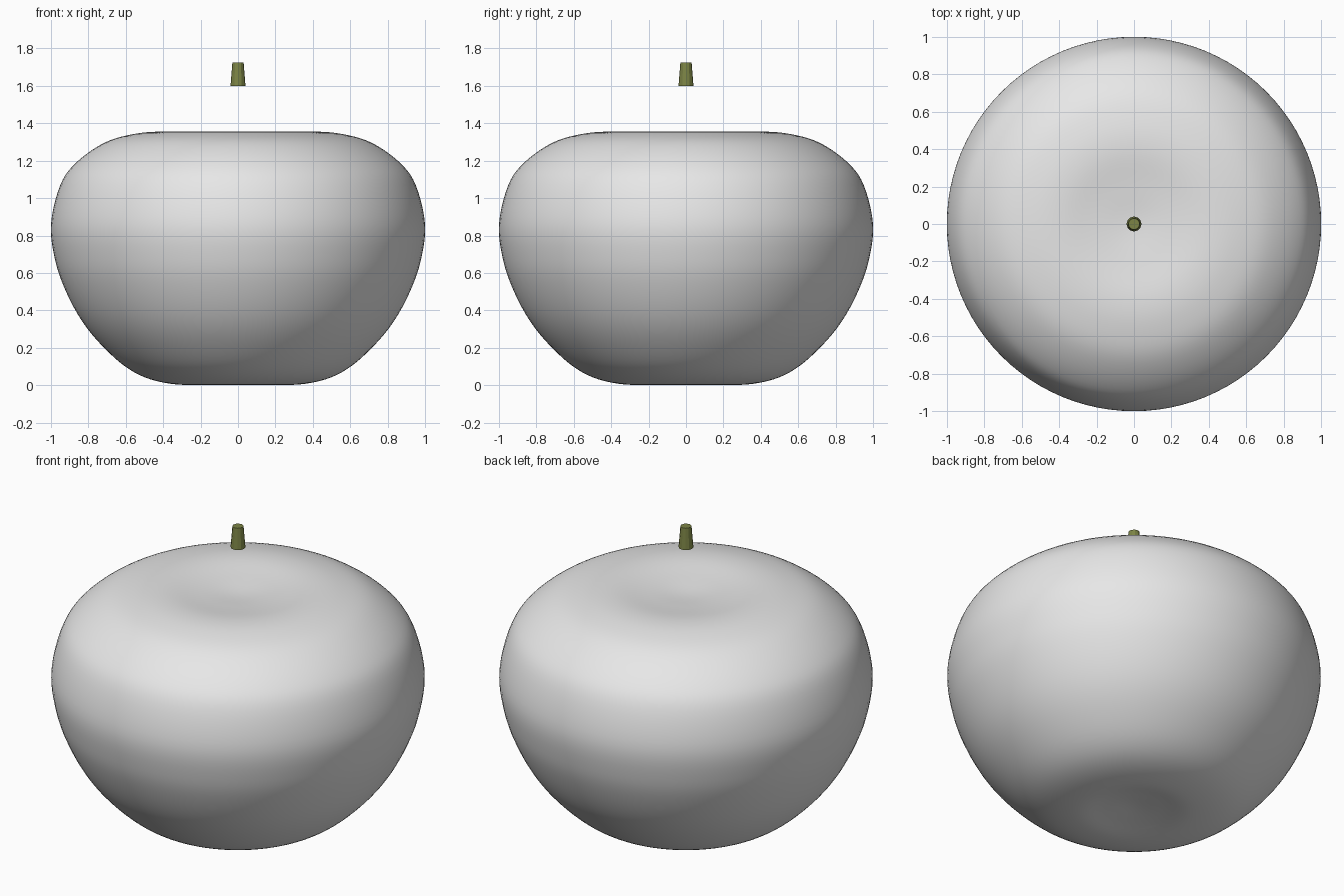
import bpy, bmesh, math
from mathutils import Vector

if "Cube" in bpy.data.objects:
    bpy.data.objects.remove(bpy.data.objects["Cube"], do_unlink=True)


def material(name, rgb):
    mat = bpy.data.materials.new(name)
    mat.use_nodes = True
    mat.diffuse_color = (*rgb, 1)
    mat.node_tree.nodes["Principled BSDF"].inputs["Base Color"].default_value = (*rgb, 1)
    return mat


def smooth_profile(points, steps):
    """Catmull-Rom curve through (radius, height) points, level at the axis."""
    pts = [Vector(p) for p in points]
    mirror = lambda p: Vector((-p.x, p.y))
    pts = [mirror(pts[1])] + pts + [mirror(pts[-2])]
    curve = []
    for a, b, c, d in zip(pts, pts[1:], pts[2:], pts[3:]):
        for i in range(steps):
            t = i / steps
            curve.append(0.5 * (2 * b + (c - a) * t + (2 * a - 5 * b + 4 * c - d) * t ** 2
                                + (3 * b - a - 3 * c + d) * t ** 3))
    return curve + [pts[-2]]


def lathe(name, profile, sides, mat):
    bm = bmesh.new()
    verts = [bm.verts.new((p[0], 0, p[1])) for p in profile]
    edges = [bm.edges.new(pair) for pair in zip(verts, verts[1:])]
    bmesh.ops.spin(bm, geom=verts + edges, axis=(0, 0, 1), cent=(0, 0, 0),
                   angle=math.tau, steps=sides, use_merge=True)
    bmesh.ops.remove_doubles(bm, verts=bm.verts, dist=0.0005)
    bmesh.ops.recalc_face_normals(bm, faces=bm.faces)
    mesh = bpy.data.meshes.new(name)
    bm.to_mesh(mesh)
    bm.free()
    mesh.materials.append(mat)
    obj = bpy.data.objects.new(name, mesh)
    bpy.context.collection.objects.link(obj)
    return obj


# Round body with shallow dishes at both ends
body_profile = [(0, 0.03), (0.15, 0.018), (0.3, 0.002), (0.465, 0.03), (0.598, 0.096),
                (0.732, 0.216), (0.839, 0.35), (0.924, 0.51), (0.978, 0.67), (1, 0.86),
                (0.95, 1.07), (0.865, 1.19), (0.716, 1.295), (0.56, 1.342),
                (0.4, 1.355), (0.2, 1.335), (0, 1.32)]
body = lathe("fruit_body", smooth_profile(body_profile, 5), 96,
             material("pale grey", (0.8, 0.8, 0.8)))
bpy.context.view_layer.objects.active = body
body.select_set(True)
bpy.ops.object.shade_smooth_by_angle()

# Faceted, tapered stem hovering over the dish
lathe("stem", [(0, 1.6), (0.04, 1.6), (0.03, 1.725), (0, 1.725)], 12,
      material("olive green", (0.2, 0.23, 0.06)))
